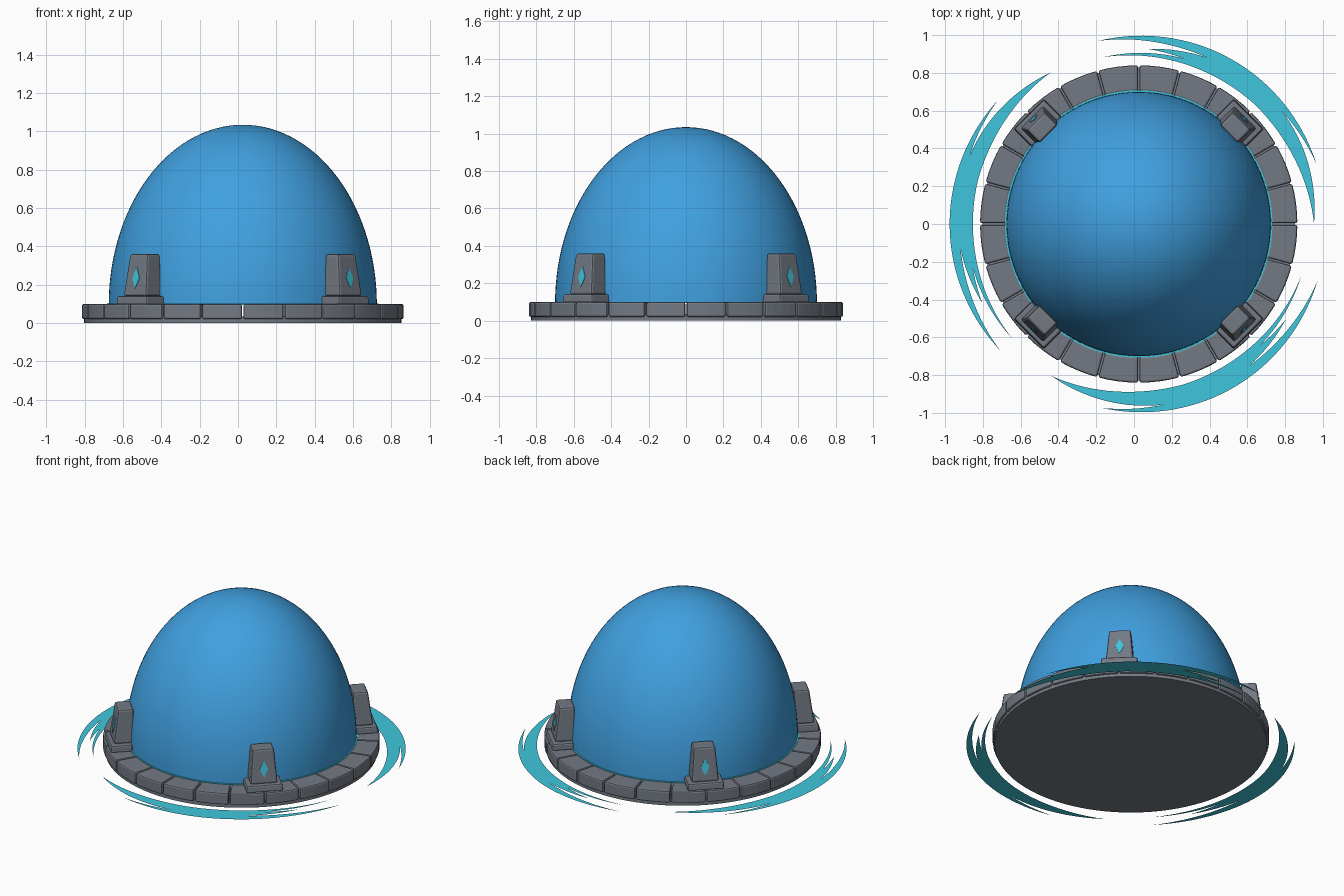
import bpy, bmesh, math
from mathutils import Vector, Matrix

if "Cube" in bpy.data.objects:
    bpy.data.objects.remove(bpy.data.objects["Cube"])

CX = 0.025  # shared axis of dome, ring and swirls


def material(name, hexcode):
    lin = []
    for i in (0, 2, 4):
        c = int(hexcode[i:i + 2], 16) / 255
        lin.append(c / 12.92 if c <= 0.04045 else ((c + 0.055) / 1.055) ** 2.4)
    m = bpy.data.materials.new(name)
    m.diffuse_color = (*lin, 1)
    m.use_nodes = True
    m.node_tree.nodes["Principled BSDF"].inputs["Base Color"].default_value = m.diffuse_color
    return m


BLUE = material("dome blue", "40a0e0")
STONE = material("stone grey", "747a84")
TEAL = material("glow teal", "3fc6dc")


def polar(r, deg, z):
    a = math.radians(deg)
    return Vector((r * math.cos(a), r * math.sin(a), z))


def finish(bm, name, mat, bevel=0, smooth=False, fix=True):
    if fix:
        bmesh.ops.recalc_face_normals(bm, faces=bm.faces)
    me = bpy.data.meshes.new(name)
    bm.to_mesh(me)
    bm.free()
    me.materials.append(mat)
    ob = bpy.data.objects.new(name, me)
    ob.location.x = CX
    bpy.context.collection.objects.link(ob)
    if smooth:
        for p in me.polygons:
            p.use_smooth = True
    if bevel:
        mod = ob.modifiers.new("worn edges", 'BEVEL')
        mod.width, mod.segments, mod.limit_method = bevel, 2, 'ANGLE'
        mod.angle_limit = math.radians(40)
    return ob


def lathe(name, mat, profile, steps=96, smooth=False):
    bm = bmesh.new()
    vs = [bm.verts.new((r, 0, z)) for r, z in profile]
    es = [bm.edges.new(p) for p in zip(vs, vs[1:])]
    bmesh.ops.spin(bm, geom=vs + es, cent=(0, 0, 0), axis=(0, 0, 1),
                   angle=math.tau, steps=steps)
    bmesh.ops.remove_doubles(bm, verts=bm.verts, dist=1e-5)
    return finish(bm, name, mat, smooth=smooth)


def loft(bm, lower, upper):
    # solid between two matching outlines
    lo = [bm.verts.new(p) for p in lower]
    up = [bm.verts.new(p) for p in upper]
    n = len(lo)
    bm.faces.new(lo[::-1])
    bm.faces.new(up)
    for i in range(n):
        j = (i + 1) % n
        bm.faces.new((lo[i], lo[j], up[j], up[i]))


# Energy dome
lathe("dome", BLUE, [(0.70 * math.cos(math.radians(a)), 0.095 + 0.94 * math.sin(math.radians(a)))
                     for a in range(0, 91, 3)], smooth=True)

# Base disc and thin glowing seam around the dome
lathe("base_disc", STONE, [(0, 0), (0.828, 0), (0.828, 0.035), (0, 0.035)])
lathe("glow_seam", TEAL, [(0.695, 0.095), (0.708, 0.095), (0.708, 0.101), (0.695, 0.101)])

# Ring of 24 stone blocks
bm = bmesh.new()
for k in range(24):
    def outline(z):
        pts = []
        for r, order in ((0.84, range(5)), (0.704, range(4, -1, -1))):
            gap = math.degrees(0.004 / r)
            pts += [polar(r, 15 * k + gap + (15 - 2 * gap) * i / 4, z) for i in order]
        return pts
    loft(bm, outline(0.02), outline(0.1))
finish(bm, "stone_ring", STONE, bevel=0.01)


# Four pillars on the diagonals, each with plinth and diamond
def rect(r0, r1, half, z):
    return [Vector(p) for p in ((r0, -half, z), (r1, -half, z), (r1, half, z), (r0, half, z))]


def face_r(z):
    # radius of the sloped outer pillar face
    return 0.80 - 0.03 * (z - 0.14) / 0.22


for name, deg in (("back_right", 45), ("back_left", 135), ("front_left", 225), ("front_right", 315)):
    turn = Matrix.Rotation(math.radians(deg), 4, 'Z')
    for part, lo, up, bev, mat in (
        ("plinth", rect(0.69, 0.825, 0.113, 0.095), rect(0.69, 0.82, 0.11, 0.142), 0.01, STONE),
        ("pillar", rect(0.68, 0.80, 0.084, 0.14), rect(0.675, 0.77, 0.066, 0.36), 0.012, STONE),
        ("diamond", None, None, 0, TEAL),
    ):
        bm = bmesh.new()
        if part == "diamond":
            pts = ((0, 0.18), (0.026, 0.235), (0, 0.29), (-0.026, 0.235))
            lo = [Vector((face_r(z) - 0.003, y, z)) for y, z in pts]
            up = [p + Vector((0.006, 0, 0)) for p in lo]
        loft(bm, lo, up)
        bm.transform(turn)
        finish(bm, f"{part}_{name}", mat, bevel=bev)

# Flat swirls on the ground: three crescents, repeated three times around
CRESCENTS = (  # start angle, end angle, tip radius, inward bulge, outward bulge
    (18.7, 102.5, 0.993, 0.042, 0.008),
    (0.0, 87.0, 0.928, 0.046, 0.038),
    (19.0, 102.0, 0.903, 0.025, 0.006),
)
for k in range(3):
    bm = bmesh.new()
    for i, (a0, a1, r, inward, outward) in enumerate(CRESCENTS):
        z = 0.003 + 0.001 * i
        n = 36
        inner, outer = [], []
        for s in range(n + 1):
            w = math.sin(math.pi * s / n)
            a = 120 * k + a0 + (a1 - a0) * s / n
            inner.append(bm.verts.new(polar(r - inward * w, a, z)))
            outer.append(bm.verts.new(polar(r + outward * w, a, z)))
        for s in range(n):
            bm.faces.new((inner[s], outer[s], outer[s + 1], inner[s + 1]))
    bmesh.ops.remove_doubles(bm, verts=bm.verts, dist=1e-5)
    finish(bm, f"ground_swirl_{k + 1}", TEAL, fix=False)
